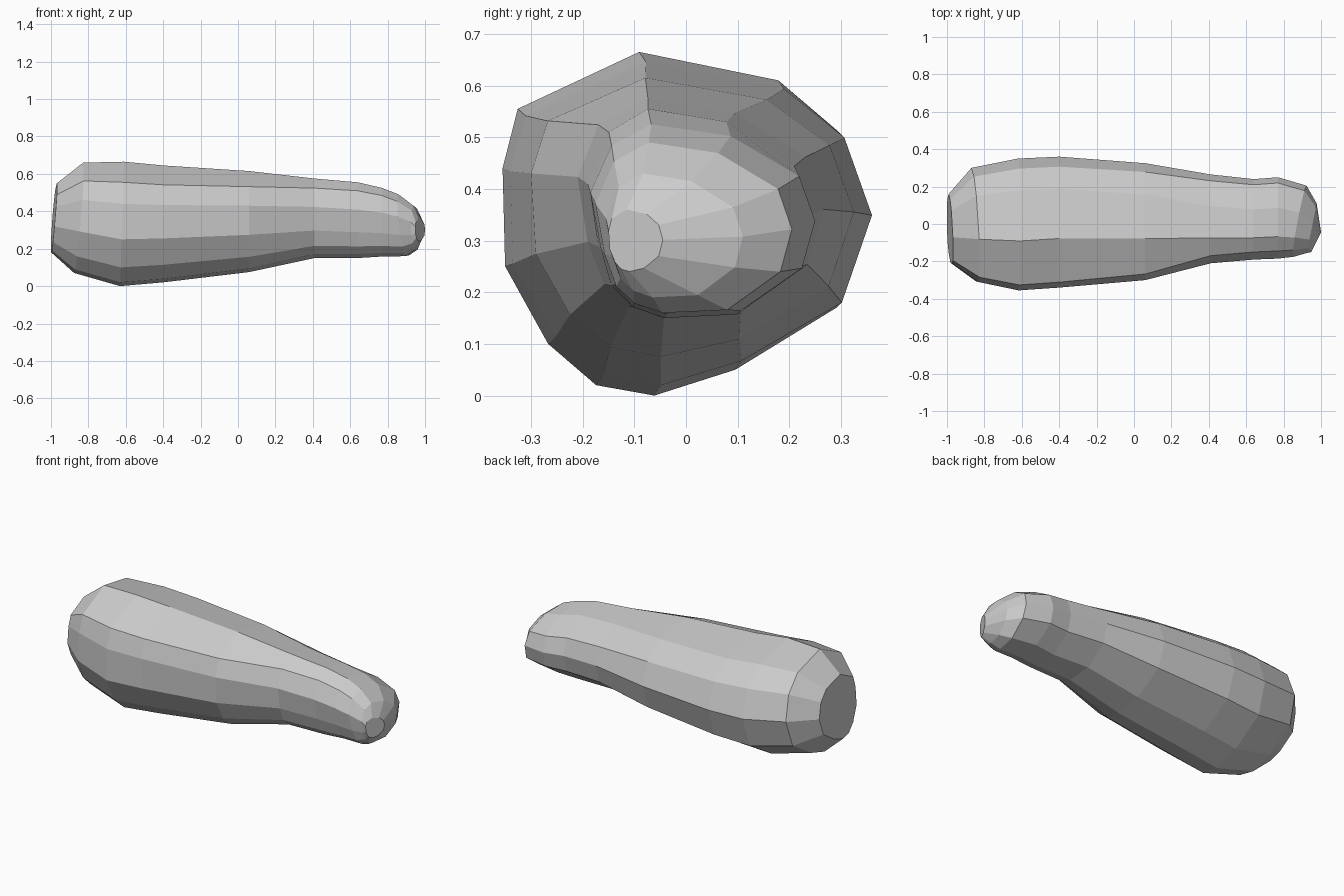
import bpy
import bmesh

cube = bpy.data.objects.get("Cube")
if cube:
    bpy.data.objects.remove(cube, do_unlink=True)

grey = bpy.data.materials.new("plain grey")
grey.use_nodes = True
colour = (0.6, 0.6, 0.6, 1)
grey.diffuse_color = colour
grey.node_tree.nodes["Principled BSDF"].inputs["Base Color"].default_value = colour

# Twelve-sided cross-sections (y, z) of the thick end and the narrow end
THICK = ((-0.09, 0.665), (0.185, 0.61), (0.305, 0.51), (0.36, 0.35),
         (0.30, 0.17), (0.10, 0.05), (-0.06, 0.0), (-0.175, 0.02),
         (-0.27, 0.10), (-0.355, 0.25), (-0.36, 0.44), (-0.33, 0.555))
NARROW = ((-0.07, 0.555), (0.08, 0.53), (0.21, 0.445), (0.24, 0.35),
          (0.215, 0.25), (0.10, 0.16), (-0.04, 0.153), (-0.10, 0.175),
          (-0.14, 0.215), (-0.165, 0.29), (-0.185, 0.41), (-0.145, 0.51))

# x, y min, y max, z min, z max, lean along y, lean along z, narrowness
RINGS = (
    (-0.985, -0.21, 0.16, 0.18, 0.55, -0.04, 0.08, 0),
    (-0.855, -0.31, 0.30, 0.07, 0.66, -0.05, 0.08, 0),
    (-0.62, -0.355, 0.35, 0.0, 0.665, 0, 0.03, 0),
    (-0.40, -0.34, 0.36, 0.02, 0.645, 0, 0, 0),
    (0.06, -0.30, 0.325, 0.075, 0.615, 0, 0, 0.3),
    (0.41, -0.21, 0.265, 0.15, 0.575, 0, 0, 0.9),
    (0.64, -0.19, 0.24, 0.15, 0.555, 0, 0, 1),
    (0.77, -0.185, 0.25, 0.158, 0.525, 0, 0, 1),
    (0.89, -0.175, 0.205, 0.16, 0.49, 0.17, -0.1, 1),
    (0.95, -0.155, 0.11, 0.19, 0.43, 0.2, 0, 1),
    (0.974, -0.15, -0.045, 0.24, 0.36, 0.5, 0, 0.5),
)


def fit(values, low, high):
    """Stretch values so they span low to high."""
    a, b = min(values), max(values)
    return [low + (v - a) / (b - a) * (high - low) for v in values]


def ring(bm, x, y0, y1, z0, z1, lean_y, lean_z, narrow):
    blend = [[p + (q - p) * narrow for p, q in zip(a, b)]
             for a, b in zip(THICK, NARROW)]
    ys = fit([p[0] for p in blend], y0, y1)
    zs = fit([p[1] for p in blend], z0, z1)
    my, mz = (y0 + y1) / 2, (z0 + z1) / 2
    return [bm.verts.new((x + lean_y * (y - my) + lean_z * (z - mz), y, z))
            for y, z in zip(ys, zs)]


# Tapered body: rings bridged along its length, closed by flat ends
bm = bmesh.new()
loops = [ring(bm, *r) for r in RINGS]
n = len(THICK)
for a, b in zip(loops, loops[1:]):
    for i in range(n):
        j = (i + 1) % n
        bm.faces.new((a[i], a[j], b[j], b[i]))
bm.faces.new(loops[0])
bm.faces.new(loops[-1])
bmesh.ops.recalc_face_normals(bm, faces=bm.faces)

mesh = bpy.data.meshes.new("tapered_body")
bm.to_mesh(mesh)
bm.free()
mesh.materials.append(grey)
body = bpy.data.objects.new("tapered_body", mesh)
bpy.context.collection.objects.link(body)
